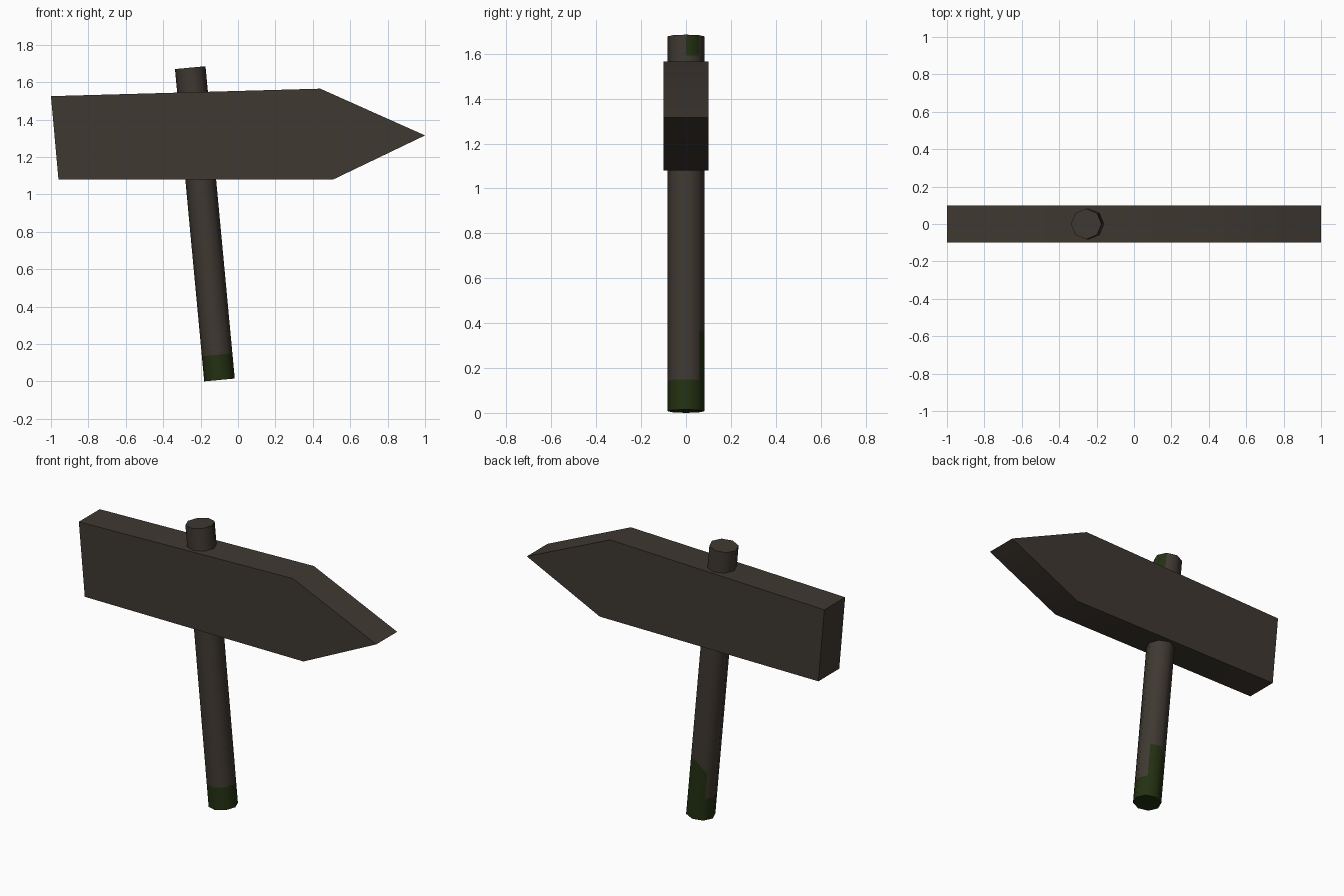
import bpy
import bmesh
from math import cos, sin, radians, pi

cube = bpy.data.objects.get("Cube")
if cube:
    bpy.data.objects.remove(cube, do_unlink=True)


def make_material(name, rgb):
    mat = bpy.data.materials.new(name)
    mat.use_nodes = True
    color = (*rgb, 1.0)
    mat.diffuse_color = color
    mat.node_tree.nodes["Principled BSDF"].inputs["Base Color"].default_value = color
    return mat


def finish(bm, name, materials):
    """Turn the mesh into an object, smooth except at hard corners."""
    bmesh.ops.recalc_face_normals(bm, faces=bm.faces)
    mesh = bpy.data.meshes.new(name)
    bm.to_mesh(mesh)
    bm.free()
    obj = bpy.data.objects.new(name, mesh)
    bpy.context.collection.objects.link(obj)
    for mat in materials:
        mesh.materials.append(mat)
    bpy.ops.object.select_all(action="DESELECT")
    obj.select_set(True)
    bpy.context.view_layer.objects.active = obj
    bpy.ops.object.shade_smooth_by_angle(angle=radians(60))
    return obj


wood = make_material("dark weathered wood", (0.050, 0.040, 0.031))
moss = make_material("dark green moss", (0.017, 0.030, 0.006))

# Arrow board: pointed outline extruded through its thickness
outline = [(-1, 1.525), (0.44, 1.565), (1, 1.315), (0.51, 1.08), (-0.96, 1.08)]
half_depth = 0.1
bm = bmesh.new()
front = bm.faces.new([bm.verts.new((x, -half_depth, z)) for x, z in outline])
extruded = bmesh.ops.extrude_face_region(bm, geom=[front], use_keep_orig=True)
moved = [g for g in extruded["geom"] if isinstance(g, bmesh.types.BMVert)]
bmesh.ops.translate(bm, vec=(0, 2 * half_depth, 0), verts=moved)
finish(bm, "arrow_board", [wood])

# Post: eight-sided column with rings at the moss borders
SIDES, RADIUS, HEIGHT = 8, 0.082, 1.677
patch_top = {3: 0.29}  # the climbing moss sinks towards this corner
levels = [0, 0.135, 0.355, 1.585, HEIGHT]
bm = bmesh.new()
rings = []
for row, z in enumerate(levels):
    ring = []
    for i in range(SIDES):
        a = 2 * pi * i / SIDES
        height = patch_top.get(i, z) if row == 2 else z
        ring.append(bm.verts.new((RADIUS * cos(a), RADIUS * sin(a), height)))
    rings.append(ring)
for row in range(len(levels) - 1):
    for i in range(SIDES):
        j = (i + 1) % SIDES
        face = bm.faces.new((rings[row][i], rings[row][j],
                             rings[row + 1][j], rings[row + 1][i]))
        # Moss: foot band, climbing patch at the back, one spot at the top
        mossy = row == 0 or (row == 1 and i in (1, 2)) or (row == 3 and i == 0)
        face.material_index = int(mossy)
bm.faces.new(rings[0]).material_index = 1
bm.faces.new(rings[-1])
post = finish(bm, "post", [wood, moss])
post.location = (-0.099, 0, 0.0077)
post.rotation_euler = (0, radians(-5.35), 0)
